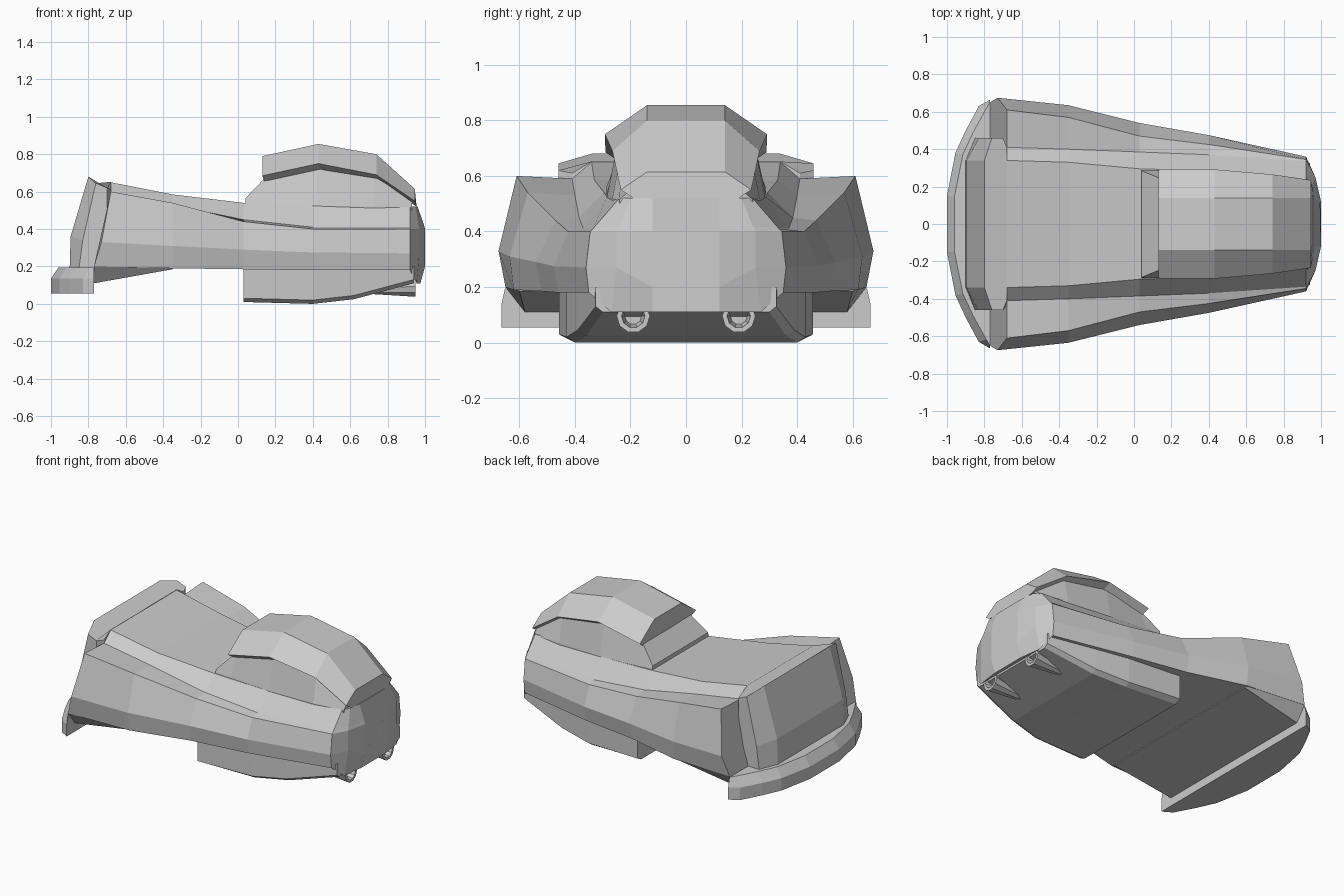
import bpy, bmesh, math
from mathutils import Matrix


def finish(name, bm):
    bmesh.ops.remove_doubles(bm, verts=bm.verts[:], dist=0.0005)
    bmesh.ops.recalc_face_normals(bm, faces=bm.faces[:])
    me = bpy.data.meshes.new(name)
    bm.to_mesh(me)
    bm.free()
    ob = bpy.data.objects.new(name, me)
    bpy.context.collection.objects.link(ob)
    return ob


def loft(name, sections):
    """Skin half rings (points with y >= 0), each mirrored across y = 0."""
    bm = bmesh.new()
    rings = []
    for half in sections:
        pts = list(half) + [(x, -y, z) for x, y, z in reversed(half)]
        rings.append([bm.verts.new(p) for p in pts])
    n = len(rings[0])
    for a, b in zip(rings, rings[1:]):
        for i in range(n):
            j = (i + 1) % n
            bm.faces.new((a[i], a[j], b[j], b[i]))
    bm.faces.new(rings[0])
    bm.faces.new(rings[-1])
    return finish(name, bm)


# body: lower edge, widest line, fender crease, fender valley, hood edge
body = [
    [(-.77, .65, .20), (-.73, .675, .33), (-.68, .61, .60), (-.68, .41, .59), (-.68, .34, .65)],
    [(-.35, .62, .19), (-.35, .635, .31), (-.35, .57, .54), (-.35, .40, .53), (-.35, .33, .585)],
    [(.03, .52, .185), (.03, .54, .29), (.03, .47, .44), (.03, .385, .45), (.03, .295, .54)],
    [(.40, .46, .18), (.40, .475, .275), (.40, .425, .40), (.40, .37, .41), (.40, .285, .525)],
    [(.92, .35, .18), (.92, .36, .27), (.92, .345, .40), (.92, .335, .41), (.92, .24, .52)],
    [(.955, .27, .11), (.97, .25, .27), (.97, .25, .40), (.965, .24, .42), (.95, .20, .52)],
    [(.975, .12, .11), (1.0, .12, .20), (1.0, .12, .40), (.995, .12, .42), (.96, .12, .52)],
]
loft("body", body)

# projecting nose, stacked from the bottom up
loft("nose", [
    [(-.90, .34, .19), (-.85, .46, .19), (-.70, .46, .19), (-.60, .41, .19), (-.60, .34, .19)],
    [(-.895, .34, .36), (-.83, .46, .34), (-.70, .46, .36), (-.66, .41, .36), (-.66, .34, .36)],
    [(-.80, .34, .68), (-.76, .46, .645), (-.70, .46, .62), (-.68, .41, .61), (-.68, .34, .652)],
])

# curved bumper with a flat back
outer = [(-1, .15), (-.955, .38), (-.90, .50), (-.83, .63), (-.77, .665)]
loft("bumper", [
    [(x, y, .055) for x, y in outer],
    [(x, y, .135) for x, y in outer],
    [(min(x + .04, -.77), y * .98, .195) for x, y in outer],
])

# wedge beneath the nose
loft("nose_underside", [
    [(-.77, .58, .11), (-.77, .65, .20)],
    [(-.35, .60, .185), (-.35, .62, .195)],
])

# lower chassis
loft("chassis", [[(x, yb, z), (x, ys, z + .02), (x, ys, .20)] for x, z, yb, ys in
                 ((.03, .01, .42, .458), (.40, 0, .40, .43),
                  (.62, .025, .36, .39), (.94, .11, .30, .325))])

# window block
loft("cabin_windows", [[(x, yb, .48), (x, yb, zb), (x, yt, zt)] for x, yb, zb, yt, zt in
                       ((.04, .29, .525, .285, .565), (.15, .29, .525, .24, .68),
                        (.42, .285, .525, .24, .75), (.73, .265, .52, .23, .70),
                        (.93, .24, .515, .20, .55))])

# overhanging roof
loft("roof", [[(x, .14, zt), (x, ye, ze), (x + .01, ye - .045, ze - .03)] for x, zt, ye, ze in
              ((.13, .79, .29, .685), (.43, .855, .292, .75),
               (.74, .80, .265, .69), (.945, .615, .235, .55))])


# hollow tapered exhausts
def exhaust(name, y):
    bm = bmesh.new()
    rings = []
    for x, r, z in ((.66, .02, .075), (.95, .06, .095), (.95, .042, .095), (.88, .03, .095)):
        rings.append([bm.verts.new((x, y + r * math.cos(a), z + r * math.sin(a)))
                      for a in (math.tau * i / 10 for i in range(10))])
    for a, b in zip(rings, rings[1:]):
        for i in range(10):
            j = (i + 1) % 10
            bm.faces.new((a[i], a[j], b[j], b[i]))
    bm.faces.new(rings[0])
    bm.faces.new(rings[-1])
    return finish(name, bm)


for side, y in (("left", -.19), ("right", .19)):
    exhaust("exhaust_" + side, y)
